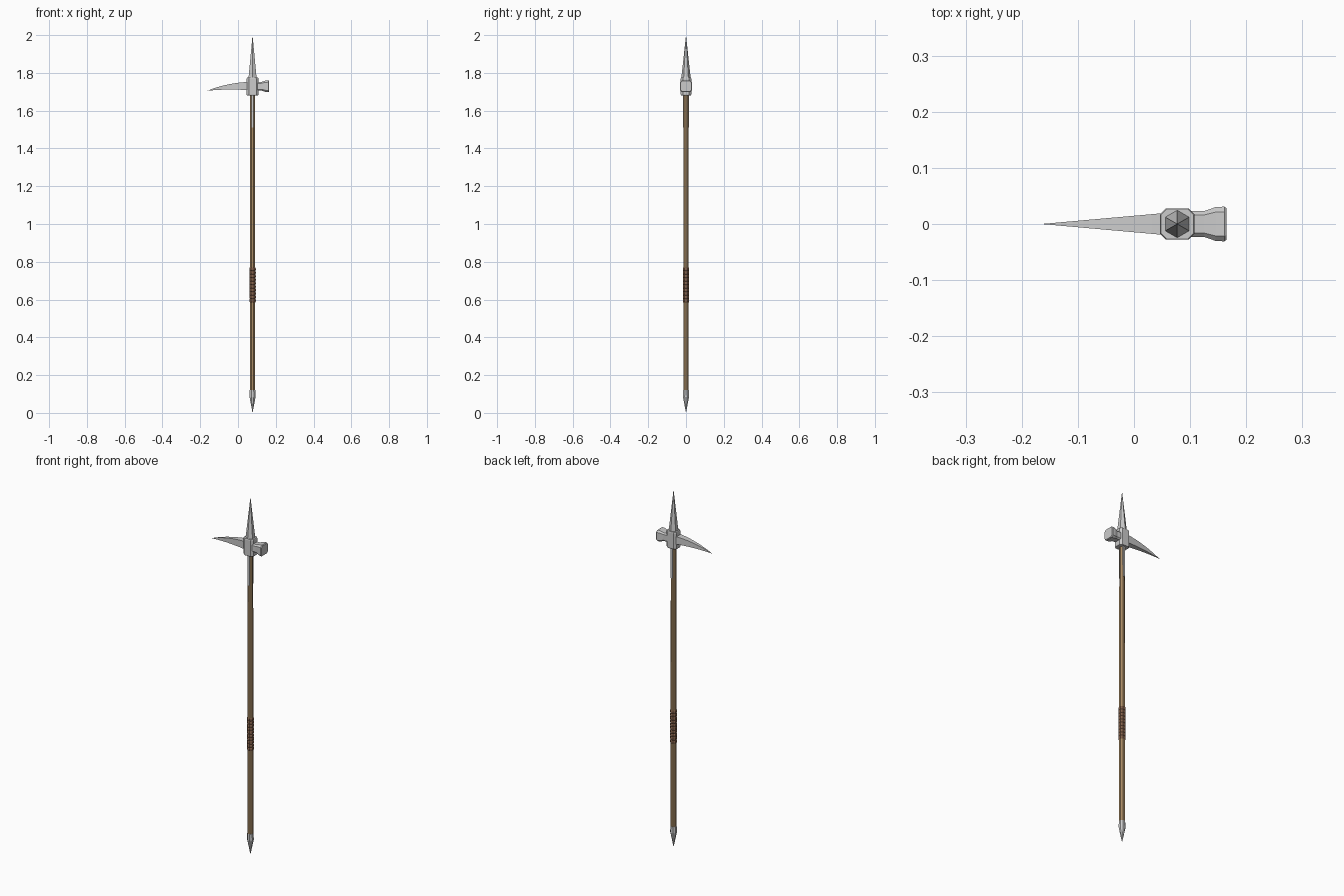
import bpy, bmesh, math

if "Cube" in bpy.data.objects:
    bpy.data.objects.remove(bpy.data.objects["Cube"])

AX = 0.077   # x of the shaft axis
HZ = 1.729   # height of the hammer axis


def material(name, color):
    m = bpy.data.materials.new(name)
    m.diffuse_color = color
    m.use_nodes = True
    m.node_tree.nodes["Principled BSDF"].inputs["Base Color"].default_value = m.diffuse_color
    return m


wood = material("wood", (0.40, 0.26, 0.13, 1))
leather = material("leather", (0.23, 0.12, 0.07, 1))


def loft(name, rings, mat=None):
    """Skin a stack of equally sized rings; a one-point ring closes to a tip."""
    bm = bmesh.new()
    vs = [[bm.verts.new(p) for p in r] for r in rings]
    for a, b in zip(vs, vs[1:]):
        n = max(len(a), len(b))
        for i in range(n):
            j = (i + 1) % n
            if len(a) == 1:
                bm.faces.new((a[0], b[j], b[i]))
            elif len(b) == 1:
                bm.faces.new((a[i], a[j], b[0]))
            else:
                bm.faces.new((a[i], a[j], b[j], b[i]))
    for r in (vs[0], vs[-1]):
        if len(r) > 2:
            bm.faces.new(r)
    bmesh.ops.recalc_face_normals(bm, faces=bm.faces)
    me = bpy.data.meshes.new(name)
    bm.to_mesh(me)
    bm.free()
    ob = bpy.data.objects.new(name, me)
    bpy.context.collection.objects.link(ob)
    if mat:
        me.materials.append(mat)
    return ob


def turned(name, profile, sides, phase=0.0, mat=None):
    """Faceted lathe around the shaft axis from (radius, z) pairs."""
    rings = []
    for r, z in profile:
        n = sides if r > 0 else 1
        rings.append([(AX + r * math.cos(phase + math.tau * i / sides),
                       r * math.sin(phase + math.tau * i / sides), z) for i in range(n)])
    return loft(name, rings, mat)


def octagon(a, b, c):
    """Rectangle of half sizes a, b with corners cut by c."""
    return [(a, b - c), (a - c, b), (c - a, b), (-a, b - c),
            (-a, c - b), (c - a, -b), (a - c, -b), (a, c - b)]


# Wooden shaft and iron butt spike
E = math.pi / 8
turned("shaft", [(0.0155, 0.10), (0.0155, 0.9), (0.014, 1.69)], 8, E, wood)
turned("butt_spike", [(0, 0), (0.0175, 0.085), (0.0165, 0.12)], 8, E)

# Ribbed leather grip
ribs, z0, z1 = 10, 0.585, 0.77
step = (z1 - z0) / ribs
prof = [(0.0155, z0)]
for i in range(ribs):
    z = z0 + i * step
    prof += [(0.0185, z + step * 0.25), (0.0185, z + step * 0.75), (0.0155, z + step)]
turned("grip", prof, 8, E, leather)

# Langets riding on the front and back of the shaft
for name, s in (("front_langet", -1), ("back_langet", 1)):
    loft(name, [[(AX + x, s * y, z) for x, y in
                 ((-0.006, 0.011), (0.006, 0.011), (0.006, 0.017), (-0.006, 0.017))]
                for z in (1.51, 1.69)])

# Socket block and top spike
loft("socket_block", [[(AX + x, y, z) for x, y in octagon(0.031 * k, 0.028 * k, 0.011 * k)]
                      for k, z in ((0.94, 1.68), (1, 1.685), (1, 1.77), (0.94, 1.775))])
turned("top_spike", [(0.025, 1.77), (0, 2.0)], 6, math.pi / 6)

# Flared hammer head
loft("hammer", [[(x, y, HZ + z) for y, z in octagon(w, h, 0.3 * w)]
                for x, w, h in ((0.09, 0.023, 0.023), (0.125, 0.023, 0.023),
                                (0.145, 0.030, 0.030), (0.161, 0.031, 0.031),
                                (0.165, 0.028, 0.028))])

# Down-curved pick tapering to a point
rings = []
N = 8
for i in range(N):
    t = i / N
    x = 0.06 - 0.225 * t
    w = 0.020 * (1 - t)
    top = 1.752 - 0.006 * t - 0.041 * t * t
    bot = 1.708 + 0.018 * t - 0.021 * t * t
    rings.append([(x, -w, bot), (x, w, bot), (x, w, top), (x, -w, top)])
rings.append([(-0.165, 0, 1.705)])
loft("pick", rings)
